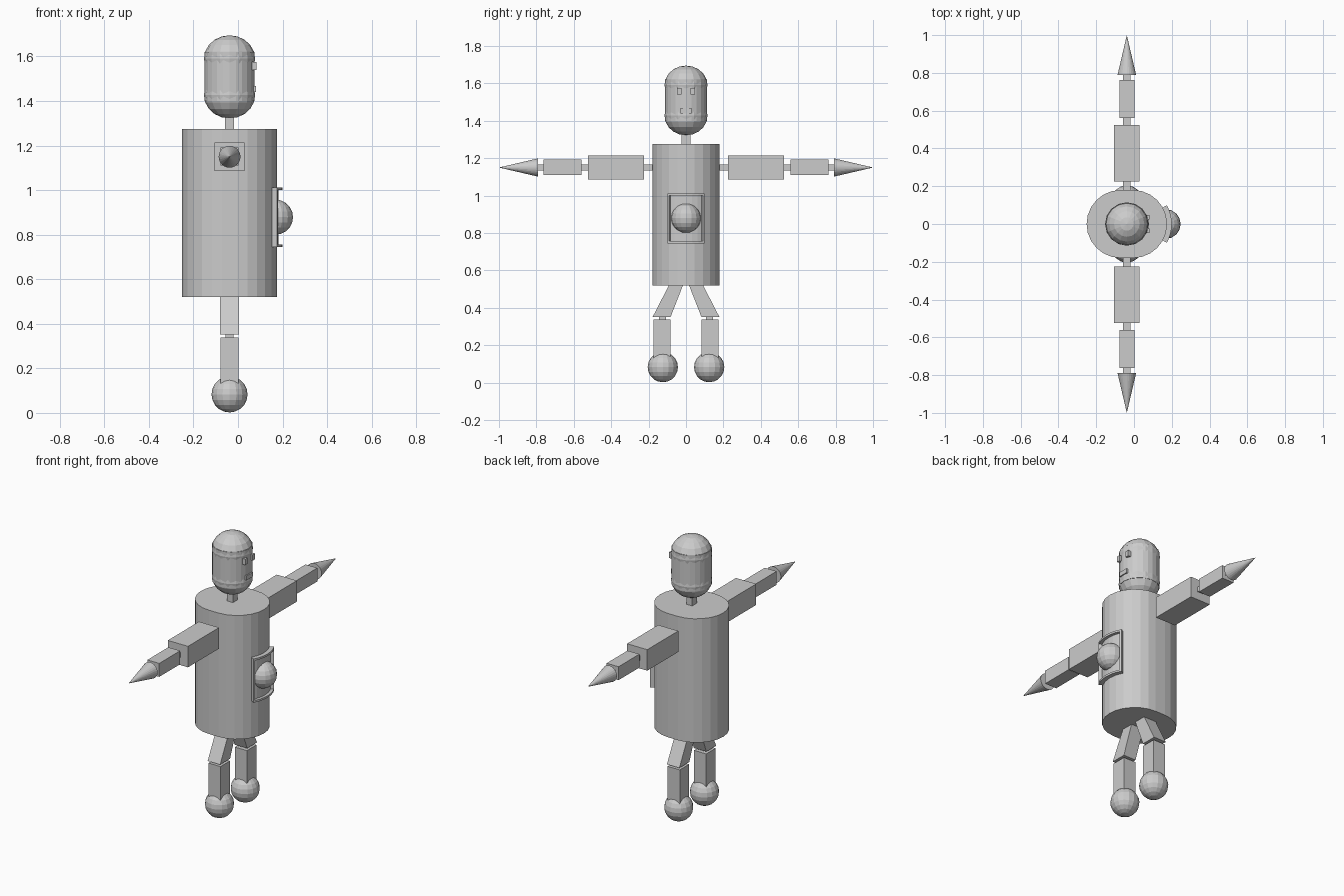
import bpy, bmesh
from math import sin, cos, pi, radians
from mathutils import Matrix

if "Cube" in bpy.data.objects:
    bpy.data.objects.remove(bpy.data.objects["Cube"])

CX = -0.038   # centre line of head, arms and legs


def finish(name, bm):
    bmesh.ops.recalc_face_normals(bm, faces=bm.faces)
    me = bpy.data.meshes.new(name)
    bm.to_mesh(me)
    bm.free()
    ob = bpy.data.objects.new(name, me)
    bpy.context.collection.objects.link(ob)
    return ob


def box(name, x, y, z):
    """Box from (min, max) pairs."""
    bm = bmesh.new()
    m = Matrix.Translation([(a + b) / 2 for a, b in (x, y, z)])
    m = m @ Matrix.Diagonal([b - a for a, b in (x, y, z)] + [1])
    bmesh.ops.create_cube(bm, size=1, matrix=m)
    return finish(name, bm)


def ball(name, loc, r, rz=None, seg=16, rings=10):
    bm = bmesh.new()
    m = Matrix.Translation(loc) @ Matrix.Diagonal((r, r, rz or r, 1))
    bmesh.ops.create_uvsphere(bm, u_segments=seg, v_segments=rings, radius=1, matrix=m)
    return finish(name, bm)


def cone(name, loc, r1, r2, depth, rot=0, seg=24):
    bm = bmesh.new()
    m = Matrix.Translation(loc) @ Matrix.Rotation(rot, 4, 'X')
    bmesh.ops.create_cone(bm, cap_ends=True, segments=seg, radius1=r1, radius2=r2,
                          depth=depth, matrix=m)
    return finish(name, bm)


def prism(name, pts, offset):
    """Extrude a closed 3D outline along an offset vector."""
    bm = bmesh.new()
    f = bm.faces.new([bm.verts.new(p) for p in pts])
    ext = bmesh.ops.extrude_face_region(bm, geom=[f])['geom']
    bmesh.ops.translate(bm, vec=offset,
                        verts=[v for v in ext if isinstance(v, bmesh.types.BMVert)])
    return finish(name, bm)


def arc(cx, r, a0, a1, n, z):
    return [(cx + r * cos(a0 + (a1 - a0) * i / n), r * sin(a0 + (a1 - a0) * i / n), z)
            for i in range(n + 1)]


def curved_panel(name, r0, r1, a0, a1, z0, z1, n=6):
    a0, a1 = radians(a0), radians(a1)
    pts = arc(-0.005, r1, a0, a1, n, z0) + arc(-0.005, r0, a1, a0, n, z0)
    return prism(name, pts, (0, 0, z1 - z0))


# torso with rounded front and back
prism("torso", arc(-0.005, 0.18, -pi / 2, pi / 2, 12, 0.52)
      + arc(-0.071, 0.18, pi / 2, 3 * pi / 2, 12, 0.52), (0, 0, 0.755))

# neck and head
box("neck", (CX - 0.02, CX + 0.02), (-0.023, 0.023), (1.26, 1.36))
cone("head", (CX, 0, 1.51), 0.112, 0.112, 0.22)
ball("head_top", (CX, 0, 1.59), 0.115, 0.105)
ball("head_bottom", (CX, 0, 1.427), 0.115, 0.105)
box("mouth", (0.05, 0.08), (-0.03, 0.03), (1.44, 1.467))

# curved belly panel with raised frame and ball
curved_panel("belly_panel", 0.16, 0.187, -29, 29, 0.745, 1.012)
for z in (0.745, 1.0):
    curved_panel("frame_rail", 0.16, 0.205, -29, 29, z, z + 0.012)
for a in (-29, 26):
    curved_panel("frame_side", 0.16, 0.205, a, a + 3, 0.745, 1.012, 1)
ball("belly_ball", (0.168, 0, 0.879), 0.079)

for s, side in ((-1, "right"), (1, "left")):
    def span(a, b):
        return tuple(sorted((s * a, s * b)))

    def limb(name, hx, y, z):
        box(f"{side}_{name}", (CX - hx, CX + hx), span(*y), z)

    box(f"{side}_eye", (0.045, 0.082), span(0.025, 0.047), (1.54, 1.575))

    # arm
    limb("arm_joints", 0.019, (0.15, 0.80), (1.135, 1.165))
    limb("upper_arm", 0.068, (0.225, 0.525), (1.085, 1.213))
    limb("forearm", 0.04, (0.56, 0.762), (1.11, 1.192))
    cone(f"{side}_hand", (CX, s * 0.895, 1.15), 0.049, 0, 0.21, -s * pi / 2)

    # leg with slanted thigh
    x = CX - 0.042
    prism(f"{side}_thigh", [(x, s * y, z) for y, z in
          ((0.015, 0.523), (0.09, 0.523), (0.178, 0.352), (0.082, 0.352))], (0.084, 0, 0))
    limb("knee", 0.018, (0.107, 0.145), (0.33, 0.36))
    limb("shin", 0.041, (0.082, 0.173), (0.09, 0.338))
    ball(f"{side}_foot", (CX, s * 0.124, 0.083), 0.081)
